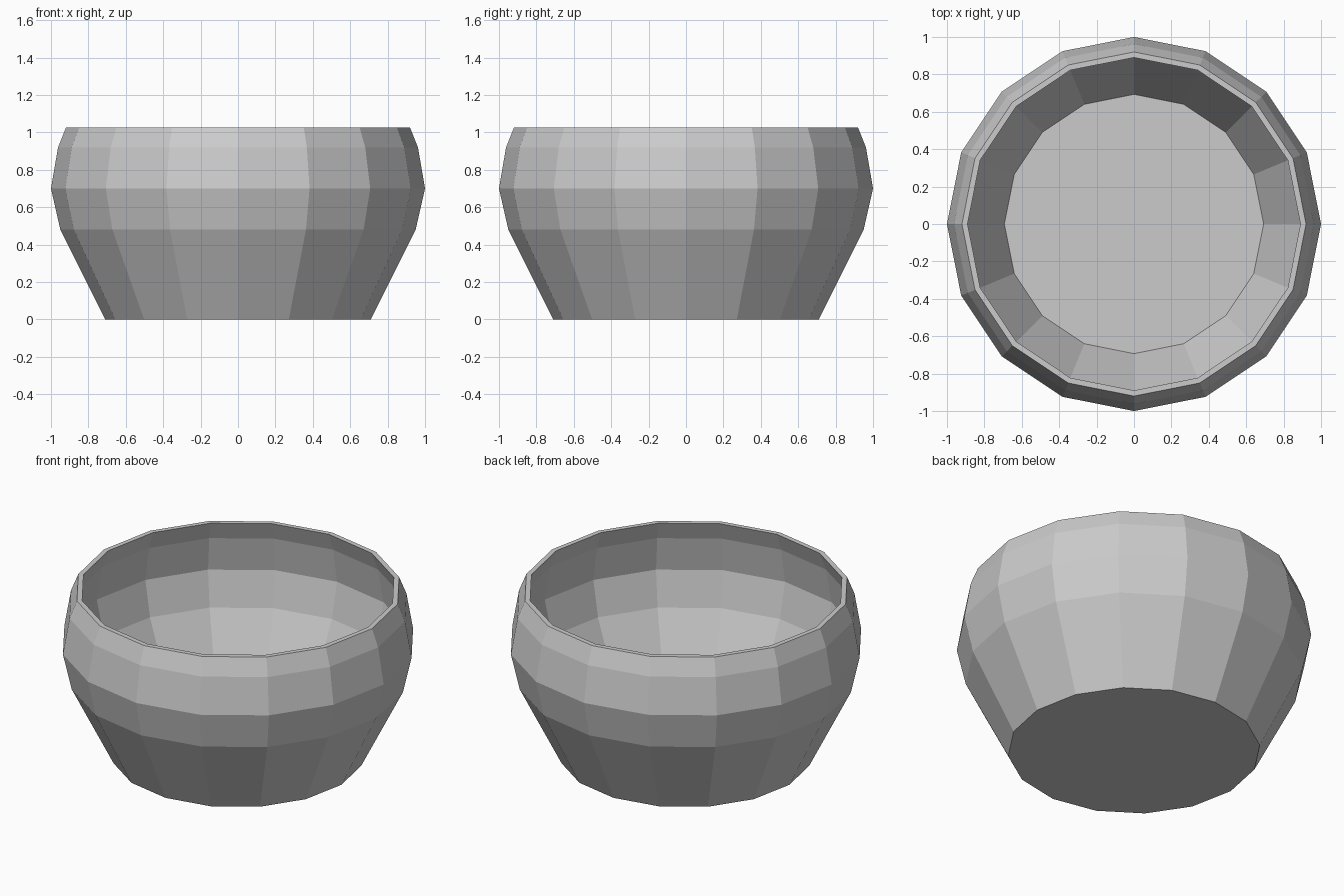
import bpy, bmesh
from math import cos, sin, tau

if "Cube" in bpy.data.objects:
    bpy.data.objects.remove(bpy.data.objects["Cube"])

SIDES = 16

# Bowl cross-section (radius, height): outside going up, over the rim, inside going down
profile = [
    (0.71, 0.0), (0.95, 0.48), (1.0, 0.70), (0.962, 0.92), (0.92, 1.025),
    (0.89, 1.025), (0.932, 0.913), (0.97, 0.70), (0.921, 0.487), (0.693, 0.03),
]

bm = bmesh.new()
rings = [[bm.verts.new((r * cos(tau * i / SIDES), r * sin(tau * i / SIDES), z))
          for i in range(SIDES)] for r, z in profile]

# Walls and rim
for lower, upper in zip(rings, rings[1:]):
    for i in range(SIDES):
        j = (i + 1) % SIDES
        bm.faces.new((lower[i], lower[j], upper[j], upper[i]))

# Underside and inner floor
bm.faces.new(rings[0][::-1])
bm.faces.new(rings[-1])
bmesh.ops.recalc_face_normals(bm, faces=bm.faces[:])

mesh = bpy.data.meshes.new("bowl")
bm.to_mesh(mesh)
bm.free()
bowl = bpy.data.objects.new("bowl", mesh)
bpy.context.collection.objects.link(bowl)
